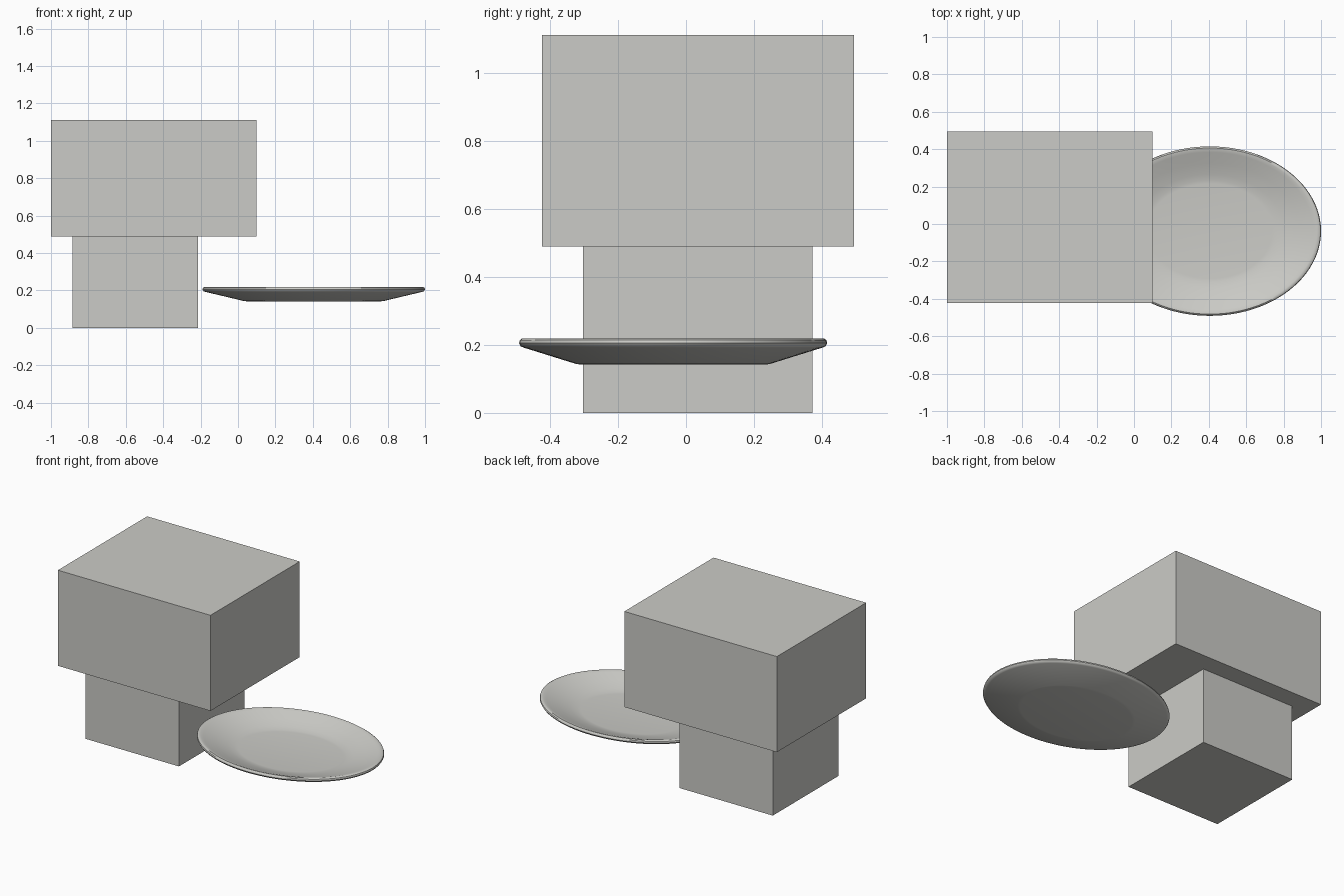
import bpy, bmesh, math

cube = bpy.data.objects.get("Cube")
if cube:
    bpy.data.objects.remove(cube, do_unlink=True)


def make_material(name, rgb):
    mat = bpy.data.materials.new(name)
    mat.use_nodes = True
    colour = (*rgb, 1.0)
    mat.diffuse_color = colour
    mat.node_tree.nodes["Principled BSDF"].inputs["Base Color"].default_value = colour
    return mat


def finish(name, bm, mat):
    bmesh.ops.recalc_face_normals(bm, faces=bm.faces)
    mesh = bpy.data.meshes.new(name)
    bm.to_mesh(mesh)
    bm.free()
    mesh.materials.append(mat)
    obj = bpy.data.objects.new(name, mesh)
    bpy.context.collection.objects.link(obj)
    return obj


def box(name, low, high, mat):
    bm = bmesh.new()
    bmesh.ops.create_cube(bm, size=1)
    for v in bm.verts:
        v.co = [(a + b) / 2 + c * (b - a) for a, b, c in zip(low, high, v.co)]
    return finish(name, bm, mat)


def oval_lathe(name, profile, centre, radii, mat, sides=96):
    """Sweep (radius fraction, height) points round an ellipse, capping both ends."""
    bm = bmesh.new()
    rings = []
    for r, z in profile:
        rings.append([bm.verts.new((centre[0] + radii[0] * r * math.cos(a),
                                    centre[1] + radii[1] * r * math.sin(a), z))
                      for a in (math.tau * i / sides for i in range(sides))])
    for lower, upper in zip(rings, rings[1:]):
        for i in range(sides):
            j = (i + 1) % sides
            bm.faces.new((lower[i], lower[j], upper[j], upper[i]))
    bm.faces.new(rings[0])
    bm.faces.new(rings[-1])
    return finish(name, bm, mat)


grey = make_material("light warm grey", (0.6, 0.6, 0.57))

# Two stacked blocks
box("lower_block", (-0.885, -0.303, 0), (-0.213, 0.372, 0.49), grey)
box("upper_block", (-1.0, -0.423, 0.49), (0.098, 0.494, 1.112), grey)

# Oval dish: underside, rounded rim, sloping inside, flat floor
dish_profile = [
    (0.60, 0.142), (0.63, 0.144), (0.97, 0.192),
    (0.99, 0.196), (1.0, 0.205), (0.995, 0.214), (0.98, 0.219), (0.96, 0.218),
    (0.93, 0.213), (0.80, 0.189), (0.67, 0.169), (0.60, 0.161), (0.56, 0.159),
]
dish = oval_lathe("oval_dish", dish_profile, (0.405, -0.038), (0.595, 0.453), grey)
bpy.ops.object.select_all(action='DESELECT')
dish.select_set(True)
bpy.context.view_layer.objects.active = dish
bpy.ops.object.shade_smooth_by_angle(angle=math.radians(40))
